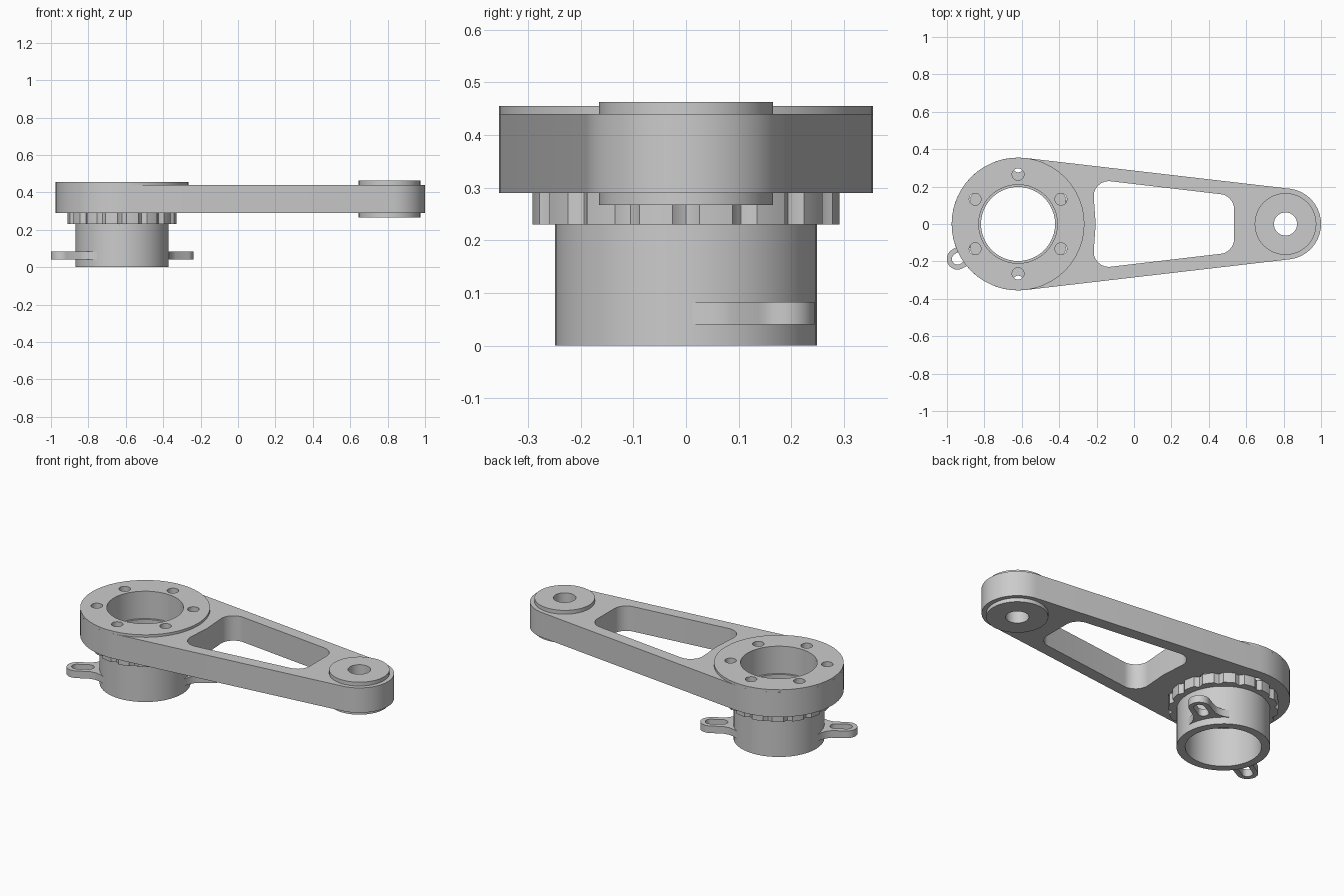
import bpy, bmesh
from math import sin, cos, pi, radians, asin
from mathutils import Vector

if "Cube" in bpy.data.objects:
    bpy.data.objects.remove(bpy.data.objects["Cube"], do_unlink=True)

grey = bpy.data.materials.new("plain grey")
grey.use_nodes = True
colour = (0.6, 0.6, 0.6, 1)
grey.diffuse_color = colour
grey.node_tree.nodes["Principled BSDF"].inputs["Base Color"].default_value = colour

HUB = Vector((-0.62, 0))
PIN = Vector((0.81, 0))
HUB_R, PIN_R = 0.355, 0.19


def arc(centre, r, a, b, n):
    """Points along an arc, both ends included."""
    return [Vector((centre[0] + r * cos(a + (b - a) * i / n),
                    centre[1] + r * sin(a + (b - a) * i / n))) for i in range(n + 1)]


def circle(centre, r, n=48):
    return arc(centre, r, 0, 2 * pi, n)[:-1]


def rounded(corners, r, n=8):
    """Closed outline with each sharp corner replaced by a fillet."""
    out = []
    for i, p in enumerate(corners):
        a = (corners[i - 1] - p).normalized()
        b = (corners[(i + 1) % len(corners)] - p).normalized()
        half = a.angle(b) / 2
        if half > 1.4:
            out.append(p)
            continue
        c = p + (a + b).normalized() * r / sin(half)
        reach = r * cos(half) / sin(half)
        start, end = p + a * reach - c, p + b * reach - c
        out += [c + start.lerp(end, k / n).normalized() * r for k in range(n + 1)]
    return out


def prism(name, loops, z0, z1):
    """Extrude an outline (first loop) with holes (other loops) upwards."""
    bm = bmesh.new()
    edges = []
    for loop in loops:
        vs = [bm.verts.new((p.x, p.y, z0)) for p in loop]
        edges += [bm.edges.new((vs[i - 1], vs[i])) for i in range(len(vs))]
    bmesh.ops.triangle_fill(bm, edges=edges, use_beauty=True, normal=(0, 0, 1))
    ext = bmesh.ops.extrude_face_region(bm, geom=bm.faces[:], use_keep_orig=True)
    top = [g for g in ext["geom"] if isinstance(g, bmesh.types.BMVert)]
    bmesh.ops.translate(bm, verts=top, vec=(0, 0, z1 - z0))
    bmesh.ops.recalc_face_normals(bm, faces=bm.faces[:])
    mesh = bpy.data.meshes.new(name)
    bm.to_mesh(mesh)
    bm.free()
    mesh.materials.append(grey)
    obj = bpy.data.objects.new(name, mesh)
    bpy.context.collection.objects.link(obj)
    bpy.ops.object.select_all(action='DESELECT')
    obj.select_set(True)
    bpy.context.view_layer.objects.active = obj
    bpy.ops.object.shade_smooth_by_angle(angle=radians(30))


# Arm plate: two round ends joined by tangents, with a tapered window
lean = pi / 2 - asin((HUB_R - PIN_R) / (PIN.x - HUB.x))
outline = (arc(HUB, HUB_R, lean, 2 * pi - lean, 32)
           + arc(PIN, PIN_R, -lean, lean, 24))
corners = [(-0.205, 0), (-0.222, -0.24), (0.535, -0.151), (0.535, 0.151), (-0.222, 0.24)]
window = rounded([Vector(c) for c in corners], 0.08)
screws = [circle(HUB + Vector((cos(a), sin(a))) * 0.265, 0.032, 20)
          for a in [radians(30 + 60 * i) for i in range(6)]]
bore = circle(HUB, 0.21)
prism("arm_plate", [outline, bore, window, circle(PIN, 0.155)] + screws, 0.29, 0.44)

# Raised hub face
prism("hub_face", [circle(HUB, HUB_R), bore] + screws, 0.44, 0.455)

# Pin boss, proud of the arm on both sides
prism("pin_boss", [circle(PIN, 0.165), circle(PIN, 0.062, 32)], 0.267, 0.463)

# Scalloped collar beneath the hub
TEETH = 16
scallops = []
for i in range(TEETH):
    mid = 2 * pi * (i + 0.5) / TEETH
    scallops += arc(HUB, 0.292, mid - 0.11, mid + 0.11, 4)
    for turn, depth in ((0.15, 0.012), (0.196, 0.018), (0.242, 0.012)):
        scallops.append(HUB + Vector((cos(mid + turn), sin(mid + turn))) * (0.292 - depth))
prism("scalloped_collar", [scallops, circle(HUB, 0.198)], 0.23, 0.29)

# Lower tube
prism("lower_tube", [circle(HUB, 0.249), circle(HUB, 0.203)], 0, 0.23)

# Slotted tabs on opposite sides, flared where they meet the tube
flare = [(0.222, 0.115), (0.24, 0.092), (0.265, 0.072), (0.295, 0.06)]
tip = arc((0.374, 0), 0.057, -pi / 2, pi / 2, 16)
tab = ([Vector((x, -y)) for x, y in flare] + tip
       + [Vector(p) for p in reversed(flare)])
slot = (arc((0.374, 0), 0.03, -pi / 2, pi / 2, 12)
        + arc((0.31, 0), 0.03, pi / 2, 3 * pi / 2, 12))
for name, angle in (("left_tab", 30), ("right_tab", 210)):
    ca, sa = cos(radians(angle)), sin(radians(angle))
    placed = [[HUB + Vector((p.x * ca - p.y * sa, p.x * sa + p.y * ca)) for p in loop]
              for loop in (tab, slot)]
    prism(name, placed, 0.04, 0.083)
